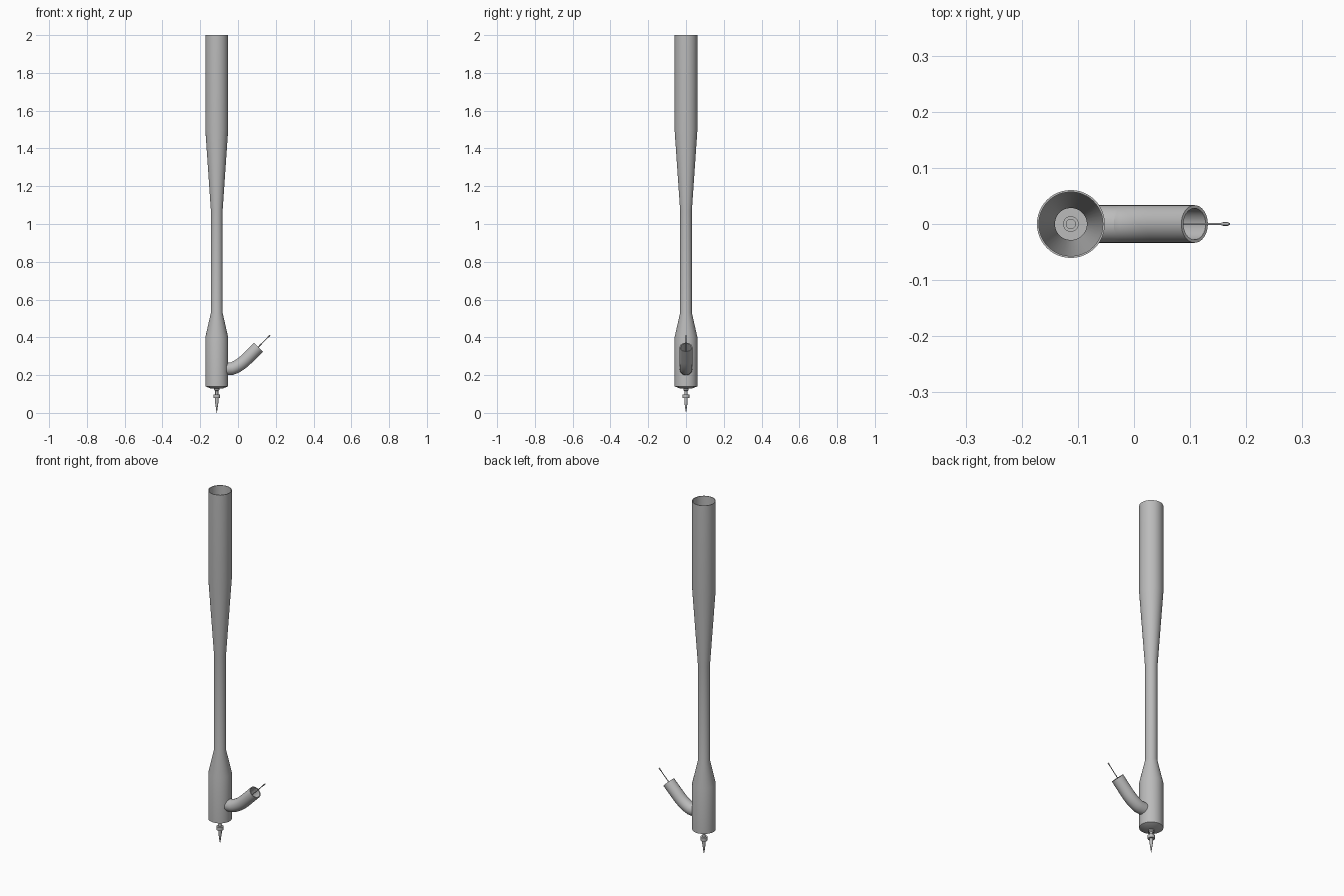
import bpy, bmesh, math
from mathutils import Vector

cube = bpy.data.objects.get("Cube")
if cube:
    bpy.data.objects.remove(cube, do_unlink=True)

AXIS_X = -0.1125
SEGMENTS = 48

grey = bpy.data.materials.new("plain grey")
grey.use_nodes = True
colour = (0.5, 0.5, 0.5, 1)
grey.diffuse_color = colour
grey.node_tree.nodes["Principled BSDF"].inputs["Base Color"].default_value = colour


def finish(name, bm):
    bmesh.ops.remove_doubles(bm, verts=bm.verts, dist=1e-6)
    bmesh.ops.recalc_face_normals(bm, faces=bm.faces)
    mesh = bpy.data.meshes.new(name)
    bm.to_mesh(mesh)
    bm.free()
    mesh.materials.append(grey)
    obj = bpy.data.objects.new(name, mesh)
    bpy.context.collection.objects.link(obj)
    bpy.ops.object.select_all(action="DESELECT")
    obj.select_set(True)
    bpy.context.view_layer.objects.active = obj
    bpy.ops.object.shade_smooth_by_angle(angle=math.radians(30))
    return obj


def lathe(name, profile, segments=SEGMENTS):
    """Spin a (radius, height) profile about the vertical axis of the barrel."""
    bm = bmesh.new()
    verts = [bm.verts.new((AXIS_X + r, 0, z)) for r, z in profile]
    edges = [bm.edges.new(pair) for pair in zip(verts, verts[1:])]
    bmesh.ops.spin(bm, geom=verts + edges, cent=(AXIS_X, 0, 0), axis=(0, 0, 1),
                   angle=math.tau, steps=segments, use_merge=True)
    return finish(name, bm)


def sweep(name, path, section, segments=32):
    """Carry rings along a path in the xz plane; section lists (path index, radius)."""
    bm = bmesh.new()
    rings = []
    for i, radius in section:
        tangent = (path[min(i + 1, len(path) - 1)] - path[max(i - 1, 0)]).normalized()
        side = Vector((0, 1, 0))
        up = tangent.cross(side)
        rings.append([bm.verts.new(path[i] + radius * (math.cos(a) * side + math.sin(a) * up))
                      for a in (math.tau * k / segments for k in range(segments))])
    for a, b in zip(rings, rings[1:] + rings[:1]):
        for k in range(segments):
            n = (k + 1) % segments
            bm.faces.new((a[k], a[n], b[n], b[k]))
    return finish(name, bm)


# Hollow barrel: outside going up, rim, then inside going down to the floor
lathe("barrel", [
    (0, 0.128), (0.03, 0.128), (0.0605, 0.141), (0.0605, 0.4), (0.031, 0.53),
    (0.031, 1.07), (0.0605, 1.5), (0.0605, 2), (0.057, 2), (0.057, 1.5),
    (0.0285, 1.07), (0.0285, 0.53), (0.057, 0.4), (0.057, 0.145), (0, 0.145)])

# Nozzle with collar and pointed tip below the barrel
lathe("nozzle", [
    (0, 0.165), (0.009, 0.165), (0.009, 0.16), (0.014, 0.16), (0.014, 0.122),
    (0.008, 0.115), (0.008, 0.098), (0.018, 0.098), (0.018, 0.078),
    (0.009, 0.078), (0.009, 0.058), (0.003, 0.015), (0, 0)], 24)

# Curved side tube, open at its upper end
start, end = Vector((-0.062, 0, 0.232)), Vector((0.108, 0, 0.348))
bend_a, bend_b = Vector((-0.03, 0, 0.235)), Vector((0.045, 0, 0.285))
centre = Vector((0.01, 0, 0.25))
path = [start]
for k in range(9):
    t = k / 8
    path.append((1 - t) ** 2 * bend_a + 2 * t * (1 - t) * centre + t * t * bend_b)
path.append(end)
count = len(path)
sweep("side_tube", path,
      [(i, 0.0335) for i in range(count)] + [(i, 0.028) for i in reversed(range(count))])

# Thin rod through the side tube with a small bead at its tip
direction = (end - bend_b).normalized()
tip = Vector((0.17, 0, 0.412))
rod_path = [path[3], path[6], bend_b, end, tip - direction * 0.02, tip - direction * 0.016,
            tip - direction * 0.004, tip]
sweep("side_rod", rod_path,
      [(0, 0.0005), (0, 0.0022), (1, 0.0022), (2, 0.0022), (3, 0.0022), (4, 0.0022),
       (5, 0.0032), (6, 0.0032), (7, 0.002), (7, 0.0002)], 12)
